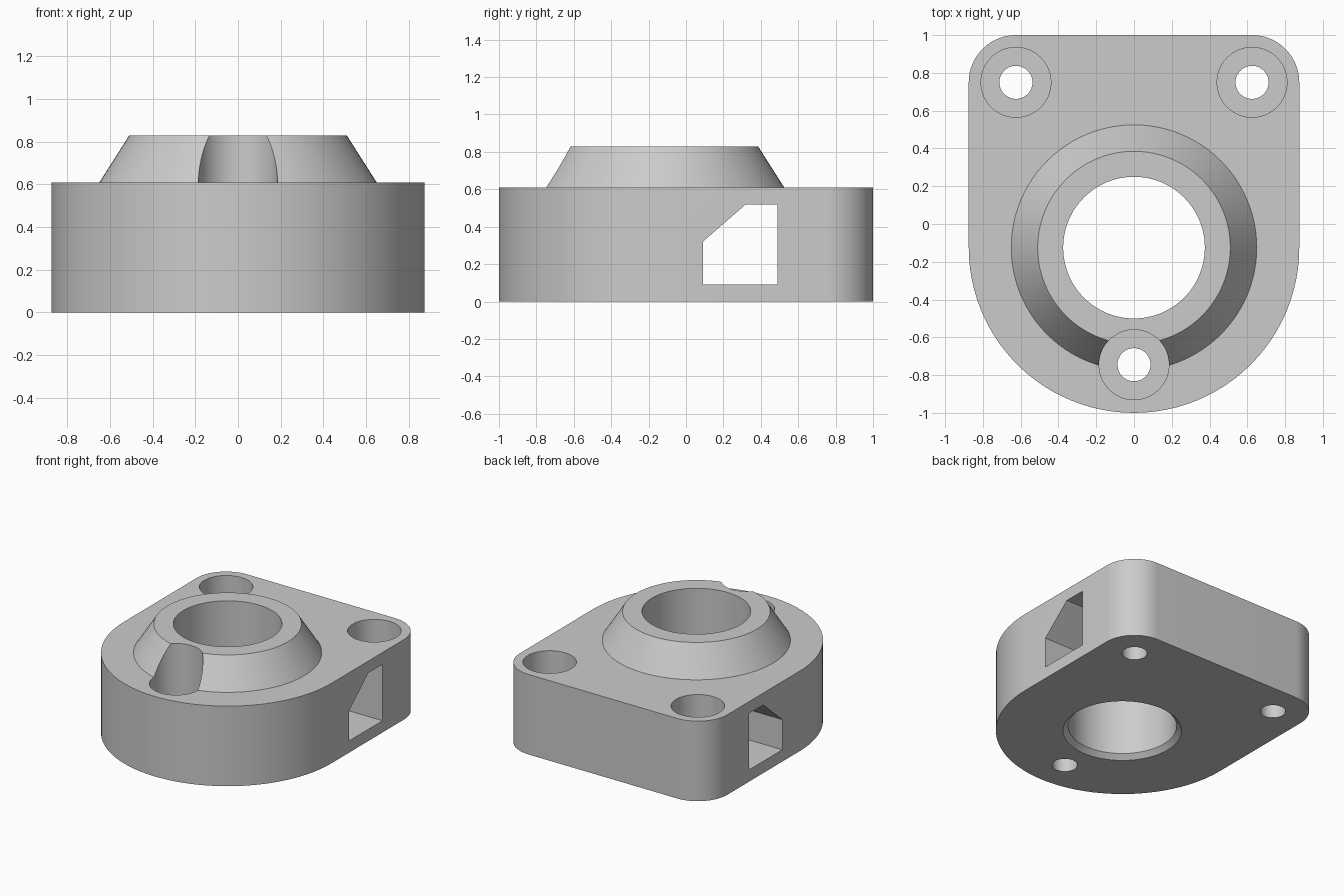
import bpy
import bmesh
import math
from mathutils import Vector

cube = bpy.data.objects.get("Cube")
if cube:
    bpy.data.objects.remove(cube, do_unlink=True)

HEIGHT = 0.61
TOP = 0.83
CENTRE = (0, -0.125)
HALF_WIDTH = 0.875
BOLTS = [(-0.625, 0.75), (0.625, 0.75), (0, -0.745)]
STEPS = 96


def arc(centre, radius, start, end, steps):
    """Points along an arc, angles in degrees."""
    angles = [math.radians(start + (end - start) * i / steps) for i in range(steps + 1)]
    return [(centre[0] + radius * math.cos(a), centre[1] + radius * math.sin(a)) for a in angles]


def finish(name, bm):
    bmesh.ops.recalc_face_normals(bm, faces=bm.faces)
    mesh = bpy.data.meshes.new(name)
    bm.to_mesh(mesh)
    bm.free()
    obj = bpy.data.objects.new(name, mesh)
    bpy.context.collection.objects.link(obj)
    return obj


def prism(name, points, offset):
    """Extrude a closed outline of 3D points."""
    bm = bmesh.new()
    face = bm.faces.new([bm.verts.new(p) for p in points])
    new = bmesh.ops.extrude_face_region(bm, geom=[face])["geom"]
    verts = [v for v in new if isinstance(v, bmesh.types.BMVert)]
    bmesh.ops.translate(bm, verts=verts, vec=Vector(offset))
    return finish(name, bm)


def turned(name, centre, profile):
    """Solid of revolution about a vertical axis; profile is (radius, z) pairs."""
    bm = bmesh.new()
    rings = []
    for radius, z in profile:
        circle = arc(centre, radius, 0, 360, STEPS)[:-1]
        rings.append([bm.verts.new((x, y, z)) for x, y in circle])
    for low, high in zip(rings, rings[1:]):
        for i in range(STEPS):
            j = (i + 1) % STEPS
            bm.faces.new((low[i], low[j], high[j], high[i]))
    bm.faces.new(rings[0])
    bm.faces.new(rings[-1])
    return finish(name, bm)


def combine(target, tool, operation):
    mod = target.modifiers.new(tool.name, "BOOLEAN")
    mod.operation = operation
    mod.solver = "EXACT"
    mod.object = tool
    bpy.ops.object.select_all(action="DESELECT")
    bpy.context.view_layer.objects.active = target
    target.select_set(True)
    bpy.ops.object.modifier_apply(modifier=mod.name)
    bpy.data.objects.remove(tool, do_unlink=True)


# Block: round front, straight sides, rounded back corners
outline = arc(CENTRE, HALF_WIDTH, 180, 360, STEPS // 2)
outline += arc((0.625, 0.75), 0.25, 0, 90, 24)
outline += arc((-0.625, 0.75), 0.25, 90, 180, 24)
body = prism("bearing_block", [(x, y, 0) for x, y in outline], (0, 0, HEIGHT))

# Conical collar on top
collar = turned("collar", CENTRE, [(0.65, 0.3), (0.65, HEIGHT), (0.51, TOP)])
combine(body, collar, "UNION")

# Central bore with a chamfered lower rim
bore = turned("bore", CENTRE, [(0.445, -0.035), (0.375, 0.035), (0.375, 1)])
combine(body, bore, "DIFFERENCE")

# Counterbored bolt holes
for centre in BOLTS:
    hole = turned("bolt_hole", centre,
                  [(0.0875, -0.1), (0.0875, 0.25), (0.185, 0.25), (0.185, 1)])
    combine(body, hole, "DIFFERENCE")

# Clipped rectangular channel across the block
section = [(0.09, 0.09), (0.49, 0.09), (0.49, 0.52), (0.32, 0.52), (0.09, 0.32)]
channel = prism("channel", [(-1, y, z) for y, z in section], (2, 0, 0))
combine(body, channel, "DIFFERENCE")

# Plain grey finish
grey = bpy.data.materials.new("grey")
grey.use_nodes = True
colour = (0.6, 0.6, 0.6, 1)
grey.diffuse_color = colour
shader = next(n for n in grey.node_tree.nodes if n.type == "BSDF_PRINCIPLED")
shader.inputs["Base Color"].default_value = colour
body.data.materials.clear()
body.data.materials.append(grey)
for poly in body.data.polygons:
    poly.material_index = 0

bpy.ops.object.select_all(action="DESELECT")
body.select_set(True)
bpy.context.view_layer.objects.active = body
bpy.ops.object.shade_smooth_by_angle(angle=math.radians(25))
